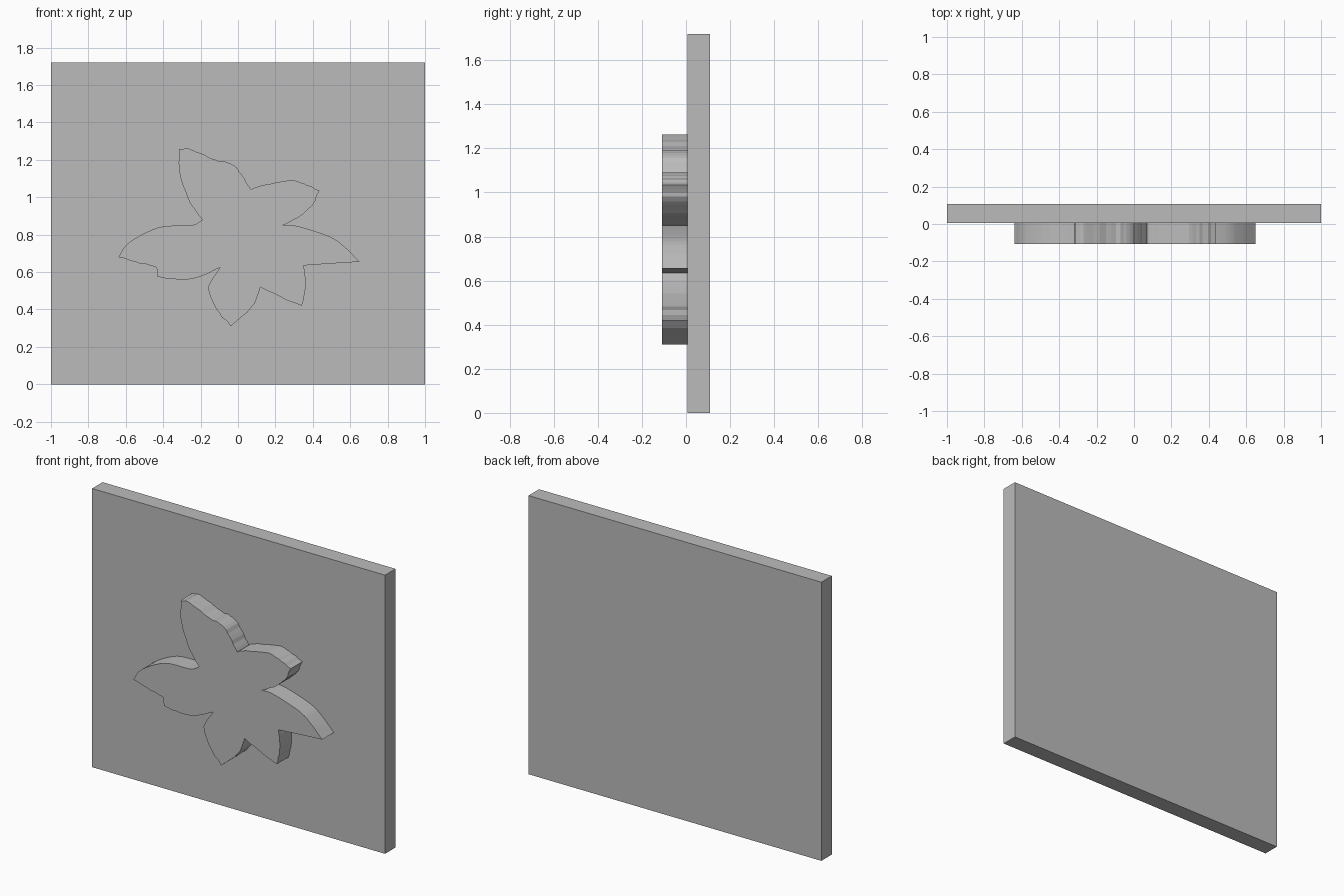
import bpy
import bmesh
import random
from mathutils import Vector

random.seed(4)

default_cube = bpy.data.objects.get("Cube")
if default_cube:
    bpy.data.objects.remove(default_cube, do_unlink=True)

PLATE_FRONT, PLATE_BACK, FLOWER_FRONT = 0.006, 0.108, -0.108
PLATE_HEIGHT = 1.72


def make_material(name, grey):
    material = bpy.data.materials.new(name)
    material.use_nodes = True
    colour = (grey, grey, grey, 1)
    material.diffuse_color = colour
    material.node_tree.nodes["Principled BSDF"].inputs["Base Color"].default_value = colour
    return material


def extrude_outline(name, outline, front, back, material):
    """Turn a closed (x, z) outline into a slab running from front to back."""
    bm = bmesh.new()
    face = bm.faces.new([bm.verts.new((p[0], front, p[1])) for p in outline])
    result = bmesh.ops.extrude_face_region(bm, geom=[face], use_keep_orig=True)
    moved = [v for v in result["geom"] if isinstance(v, bmesh.types.BMVert)]
    bmesh.ops.translate(bm, verts=moved, vec=(0, back - front, 0))
    bmesh.ops.recalc_face_normals(bm, faces=bm.faces)
    mesh = bpy.data.meshes.new(name)
    bm.to_mesh(mesh)
    bm.free()
    mesh.materials.append(material)
    obj = bpy.data.objects.new(name, mesh)
    bpy.context.collection.objects.link(obj)
    return obj


def smooth_edge(points, steps, rough):
    """Curve through the points, with slightly ragged in-between samples."""
    pts = [Vector(p) for p in points]
    pts = [pts[0] * 2 - pts[1]] + pts + [pts[-1] * 2 - pts[-2]]
    samples = []
    for a, b, c, d in zip(pts, pts[1:], pts[2:], pts[3:]):
        for i in range(steps):
            t = i / steps
            p = (b * 2 + (c - a) * t + (a * 2 - b * 5 + c * 4 - d) * t ** 2
                 + (b * 3 - a - c * 3 + d) * t ** 3) / 2
            if i:
                p += Vector((random.uniform(-rough, rough), random.uniform(-rough, rough)))
            samples.append(p)
    return samples


# Petal edges run clockwise, each ending where the next one begins
RAGGED, CLEAN = 0.004, 0
petal_edges = [
    # upper left petal
    (RAGGED, [(-.19, .88), (-.27, 1), (-.31, 1.12), (-.315, 1.257)]),
    (RAGGED, [(-.315, 1.257), (-.25, 1.255), (-.12, 1.2), (-.04, 1.18), (.02, 1.12), (.07, 1.04)]),
    # upper right petal
    (RAGGED, [(.07, 1.04), (.13, 1.065), (.27, 1.09), (.35, 1.075), (.435, 1.035)]),
    (RAGGED, [(.435, 1.035), (.4, .96), (.32, .89), (.24, .85)]),
    # right petal
    (CLEAN, [(.24, .85), (.32, .845), (.49, .79), (.57, .735), (.65, .655)]),
    (CLEAN, [(.65, .655), (.49, .645), (.35, .635)]),
    # lower right petal
    (RAGGED, [(.35, .635), (.36, .51), (.34, .42)]),
    (RAGGED, [(.34, .42), (.26, .45), (.12, .52)]),
    # bottom petal
    (RAGGED, [(.12, .52), (.07, .41), (-.04, .31)]),
    (RAGGED, [(-.04, .31), (-.12, .41), (-.16, .52), (-.095, .625)]),
    # left petal
    (RAGGED, [(-.095, .625), (-.22, .57), (-.32, .56), (-.43, .575)]),
    (CLEAN, [(-.43, .575), (-.435, .625)]),
    (RAGGED, [(-.435, .625), (-.55, .655), (-.64, .68)]),
    (CLEAN, [(-.64, .68), (-.58, .76), (-.42, .84), (-.25, .85), (-.19, .88)]),
]

grey = make_material("plain grey", 0.5)

# Backing plate
plate_corners = [(-1, 0), (-1, PLATE_HEIGHT), (1, PLATE_HEIGHT), (1, 0)]
extrude_outline("backing_plate", plate_corners, PLATE_FRONT, PLATE_BACK, grey)

# Raised flower
flower_outline = []
for rough, points in petal_edges:
    flower_outline += smooth_edge(points, 4 if rough else 5, rough)
extrude_outline("raised_flower", flower_outline, FLOWER_FRONT, PLATE_FRONT, grey)
